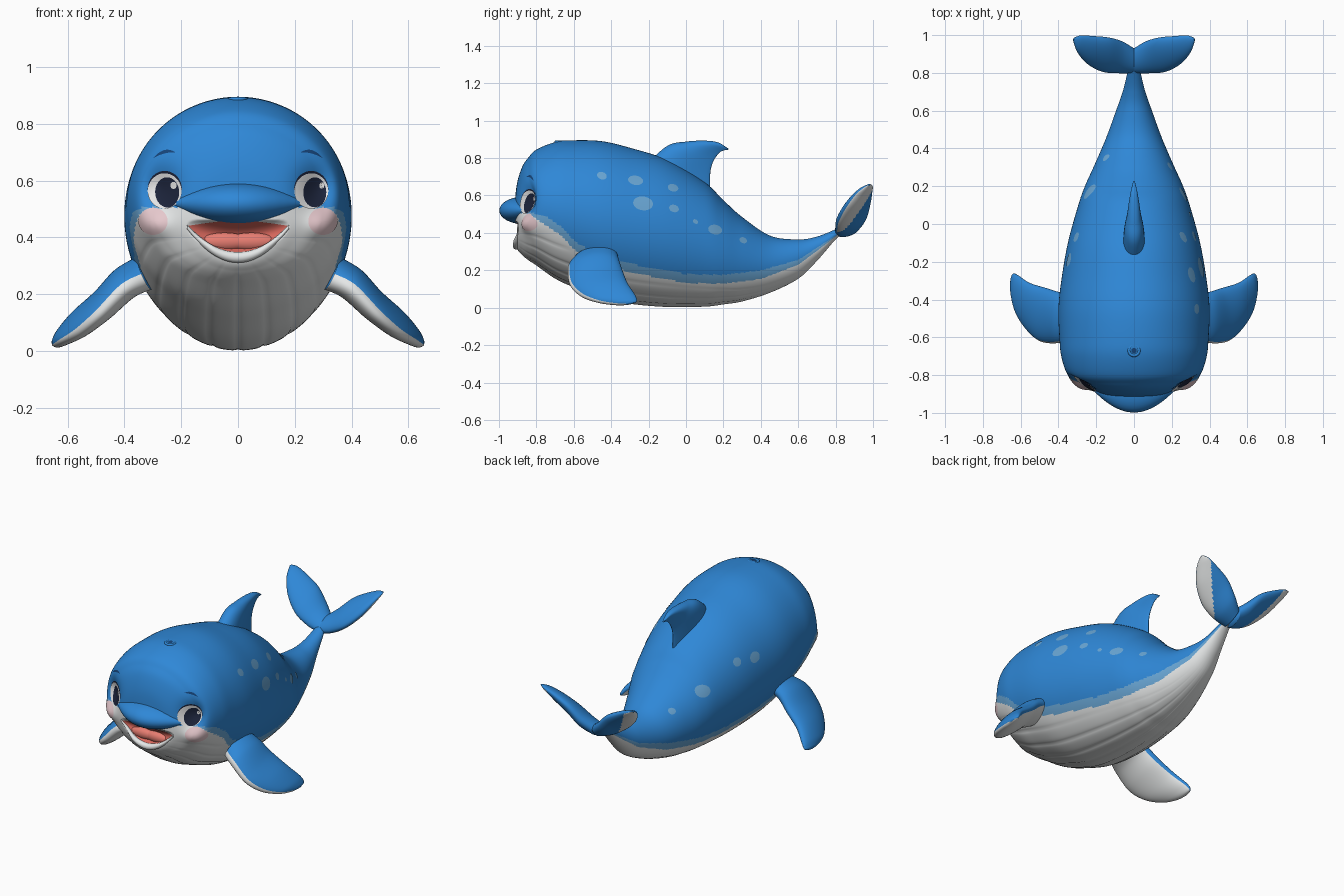
import bpy, bmesh
from math import sin, cos, pi, sqrt, exp
from mathutils import Vector
from mathutils.bvhtree import BVHTree

cube = bpy.data.objects.get("Cube")
if cube:
    bpy.data.objects.remove(cube)


def material(name, *rgb):
    m = bpy.data.materials.new(name)
    m.use_nodes = True
    m.diffuse_color = (*rgb, 1)
    m.node_tree.nodes["Principled BSDF"].inputs["Base Color"].default_value = (*rgb, 1)
    return m


BLUE = material("ocean blue", .028, .245, .68)
WHITE = material("belly white", .80, .82, .82)
PALE = material("pale blue", .14, .38, .66)
BLUSH = material("blush pink", .82, .60, .63)
MOUTH = material("mouth red", .70, .14, .11)
TONGUE = material("tongue coral", .82, .21, .17)
NAVY = material("pupil navy", .012, .018, .045)
EYE = material("eye white", .88, .88, .88)
DEEP = material("deep blue", .008, .06, .20)


def clamp(t):
    return max(0.0, min(1.0, t))


def interpolate(points, y):
    for (y0, z0), (y1, z1) in zip(points, points[1:]):
        if y <= y1:
            return z0 + (z1 - z0) * clamp((y - y0) / (y1 - y0))
    return points[-1][1]


def finish(name, bm, mats):
    for f in bm.faces:
        f.smooth = True
    mesh = bpy.data.meshes.new(name)
    bm.to_mesh(mesh)
    bm.free()
    for m in mats:
        mesh.materials.append(m)
    ob = bpy.data.objects.new(name, mesh)
    bpy.context.scene.collection.objects.link(ob)
    return ob


def loft(name, keys, mats, rule=None, shape=None, steps=8, sides=32):
    """Smooth skin over elliptical sections, each (centre, half axis, half axis)."""
    sections = []
    for i in range(len(keys) - 1):
        k = [keys[max(0, min(len(keys) - 1, i + d))] for d in (-1, 0, 1, 2)]
        for s in range(steps + (i == len(keys) - 2)):
            t = s / steps
            sections.append([
                (p1 * 2 + (p2 - p0) * t + (p0 * 2 - p1 * 5 + p2 * 4 - p3) * t * t
                 + (p1 * 3 - p0 - p2 * 3 + p3) * t ** 3) / 2
                for p0, p1, p2, p3 in zip(*k)])
    bm = bmesh.new()
    rings = []
    for c, a, b in sections:
        ring = []
        for j in range(sides):
            th = 2 * pi * j / sides
            p = c + a * cos(th) + b * sin(th)
            ring.append(bm.verts.new(shape(p, c, th) if shape else p))
        rings.append(ring)
    for r0, r1 in zip(rings, rings[1:]):
        for j in range(sides):
            n = (j + 1) % sides
            f = bm.faces.new((r0[j], r0[n], r1[n], r1[j]))
            if rule:
                f.material_index = rule(f.calc_center_median(), 2 * pi * (j + .5) / sides)
    bm.faces.new(rings[0])
    bm.faces.new(rings[-1])
    bmesh.ops.recalc_face_normals(bm, faces=bm.faces)
    return finish(name, bm, mats)


# Body: side profile (y, top, bottom, half width) and belly line
PROFILE = [
    (-.918, .49, .47, .01), (-.912, .60, .36, .11), (-.9, .68, .31, .175),
    (-.875, .755, .28, .24), (-.845, .80, .255, .30), (-.8, .845, .225, .352),
    (-.7, .885, .155, .385), (-.6, .895, .108, .395), (-.45, .89, .05, .4),
    (-.3, .855, .02, .385), (-.1, .79, .003, .35), (.1, .67, .005, .295),
    (.2, .575, .017, .26), (.3, .485, .033, .215), (.45, .385, .08, .15),
    (.6, .365, .155, .095), (.7, .38, .25, .06), (.8, .42, .365, .035),
    (.86, .455, .415, .02)]
BELLY_LINE = [(-.92, .5), (-.84, .51), (-.76, .495), (-.67, .435), (-.59, .35), (-.5, .3),
              (-.3, .235), (0, .18), (.2, .175), (.4, .2), (.6, .255), (.8, .385), (.9, .46)]


def sculpt(p, c, th):
    # throat pleats
    mask = clamp((interpolate(BELLY_LINE, p.y) - .06 - p.z) * 12)
    mask *= clamp((.75 - p.y) * 3) * clamp((p.y + .92) * 10)
    p = p.lerp(c, .013 * mask * (1 - abs(sin(12 * th))) ** 3)
    # mouth hollow, eye sockets and full cheeks
    u, q = abs(p.x), (p.x / .18) ** 2
    mouth = .06 * clamp(1 - q - ((p.z - .4 - .04 * q) / .06) ** 2)
    socket = .045 * exp(-((u - .28) / .065) ** 2 - ((p.z - .575) / .075) ** 2)
    cheek = .03 * exp(-((u - .31) / .07) ** 2 - ((p.z - .44) / .05) ** 2)
    p.y += (mouth + socket - cheek) * clamp((-.72 - p.y) * 8)
    return p


def body_colour(p, th):
    line = interpolate(BELLY_LINE, p.y)
    band = .047 * clamp((.85 - p.y) * 2.2) * clamp((p.y + .86) * 10)
    return 0 if p.z > line else 2 if p.z > line - band else 1


body = loft("body", [(Vector((0, y, (t + b) / 2)), Vector((w, 0, 0)), Vector((0, 0, (t - b) / 2)))
                     for y, t, b, w in PROFILE],
            [BLUE, WHITE, PALE], body_colour, sculpt, steps=14, sides=216)
tree = BVHTree.FromPolygons([v.co for v in body.data.vertices],
                            [p.vertices[:] for p in body.data.polygons])
FRONT, ABOVE = Vector((0, 1, 0)), Vector((0, 0, -1))


def on_body(ray, u, v, lift=0):
    start = (u, -3, v) if ray.y else (-3 * ray.x, u, v) if ray.x else (u, v, 3)
    hit, normal = tree.ray_cast(Vector(start), ray)[:2]
    return hit + (normal if normal.dot(ray) < 0 else -normal) * lift


def patch(name, mat, ray, u, v, ru, rv, lift, bend=0, tilt=0, lens=False):
    """Thin painted shape laid on the body skin."""
    bm = bmesh.new()
    rings, sides = 8, 36
    grid = []
    for r in range(1, rings + 1):
        row = []
        for j in range(sides):
            p, q = (r / rings * f(2 * pi * j / sides) for f in (cos, sin))
            if lens:
                q *= sqrt(max(0, 1 - p * p))
            row.append(bm.verts.new(on_body(ray, u + ru * p, v + rv * q + bend * p * p + tilt * p, lift)))
        grid.append(row)
    middle = bm.verts.new(on_body(ray, u, v, lift))
    for j in range(sides):
        n = (j + 1) % sides
        bm.faces.new((middle, grid[0][j], grid[0][n]))
        for a, b in zip(grid, grid[1:]):
            bm.faces.new((a[j], b[j], b[n], a[n]))
    bm.normal_update()
    if sum(f.normal.dot(ray) for f in bm.faces) > 0:
        bmesh.ops.reverse_faces(bm, faces=bm.faces)
    return finish(name, bm, [mat])


# Beak, a bulge above the mouth that flares into the face
loft("upper_beak", [(Vector((.23 * p, -.87, .52)),
                     Vector((0, .128 * (1 - p * p) ** 1.1, 0)),
                     Vector((0, 0, .073 * (1 - p * p) ** .85)))
                    for p in (sin(i * pi / 16) * .995 for i in range(-8, 9))], [BLUE])

# Mouth lining, lower lip and two-lobed tongue
patch("mouth_lining", MOUTH, FRONT, 0, .402, .176, .06, .004, bend=.04, lens=True)
lip = []
for i in range(-6, 7):
    p = i / 6
    r = .019 - .011 * p * p
    lip.append((on_body(FRONT, .18 * p, .33 + .108 * p * p), Vector((0, r, 0)), Vector((0, 0, r))))
loft("lower_lip", lip, [WHITE], sides=20)
for side, label in ((1, "left"), (-1, "right")):
    bpy.ops.mesh.primitive_uv_sphere_add(segments=32, ring_count=16, radius=1,
                                         location=(side * .047, -.872, .385))
    lobe = bpy.context.object
    lobe.name = label + "_tongue_lobe"
    lobe.scale = (.09, .026, .032)
    lobe.data.materials.append(TONGUE)
    bpy.ops.object.shade_smooth()

# Eyes, brows and cheeks
for side, label in ((1, "left"), (-1, "right")):
    x = side * .257
    patch(label + "_cheek_blush", BLUSH, FRONT, side * .298, .457, .051, .047, .002)
    patch(label + "_lash", NAVY, FRONT, x, .571, .061, .064, .003)
    patch(label + "_eye", EYE, FRONT, x, .563, .061, .064, .005)
    patch(label + "_pupil", NAVY, FRONT, x + .011, .558, .043, .055, .007)
    patch(label + "_eye_glint", EYE, FRONT, x + .036, .583, .011, .013, .009)
    patch(label + "_brow", DEEP, FRONT, side * .258, .701, .038, .006, .003,
          bend=-.012, tilt=-.01 * side, lens=True)

# Flank spots: (y, z, half length, half height)
SPOTS = {1: [(-.45, .705, .026, .02), (-.27, .68, .04, .025), (-.07, .64, .028, .02),
             (-.23, .557, .053, .037), (-.065, .53, .026, .02), (.05, .46, .014, .012),
             (.155, .417, .037, .026), (.305, .36, .02, .016)],
         -1: [(-.19, .56, .035, .03), (-.07, .565, .025, .024), (.17, .455, .038, .034),
              (.35, .375, .018, .016)]}
for side, spots in SPOTS.items():
    for y, z, ry, rz in spots:
        patch("flank_spot", PALE, Vector((-side, 0, 0)), y, z, ry, rz, .002, tilt=-.004)

# Blowhole
bpy.ops.mesh.primitive_torus_add(major_radius=.027, minor_radius=.008, major_segments=32,
                                 minor_segments=12, location=on_body(ABOVE, 0, -.67, -.005))
rim = bpy.context.object
rim.name = "blowhole_rim"
rim.data.materials.append(BLUE)
bpy.ops.object.shade_smooth()
patch("blowhole", DEEP, ABOVE, 0, -.67, .014, .014, .002)


def fin(name, rows, side=1, rule=None, shape=None):
    """Blade from rows of (leading point, trailing point, half thickness)."""
    flip = Vector((side, 1, 1))
    rows = [(Vector(a) * flip, Vector(b) * flip, t) for a, b, t in rows]
    mids = [(a + b) / 2 for a, b, t in rows]
    keys = []
    for i, (a, b, t) in enumerate(rows):
        span = mids[min(i + 1, len(mids) - 1)] - mids[max(i - 1, 0)]
        n = (b - a).cross(span).normalized()
        if n.z < 0 and rule:
            n = -n
        keys.append((mids[i], (b - a) / 2, n * t))
    return loft(name, keys, [BLUE, WHITE], rule, shape, steps=12, sides=48)


# Dorsal fin with a blunt front and thin trailing edge
fin("dorsal_fin", [((0, -.22, .76), (0, .13, .62), .06), ((0, -.1, .865), (0, .13, .72), .05),
                   ((0, 0, .888), (0, .145, .78), .036), ((0, .1, .893), (0, .175, .825), .025),
                   ((0, .17, .884), (0, .2, .84), .015), ((0, .225, .852), (0, .228, .845), .004)],
    shape=lambda p, c, th: Vector((p.x * (.9 - .55 * cos(th)), p.y, p.z)))

# Flippers, white underneath and along the leading edge
FLIPPER = [((.33, -.6, .25), (.33, -.37, .3), .06), ((.4, -.63, .215), (.4, -.36, .26), .057),
           ((.49, -.622, .125), (.465, -.34, .2), .05), ((.56, -.565, .065), (.555, -.312, .13), .043),
           ((.618, -.48, .033), (.615, -.272, .068), .03), ((.646, -.39, .02), (.638, -.262, .036), .018),
           ((.654, -.32, .02), (.65, -.28, .027), .005)]
# Tail flukes, white under the outer leading part
FLUKE = [((0, .8, .395), (0, .93, .44), .038), ((.08, .8, .415), (.06, .965, .495), .043),
         ((.17, .808, .465), (.13, .985, .57), .04), ((.25, .85, .54), (.21, .993, .618), .032),
         ((.3, .91, .614), (.28, .998, .65), .018), ((.322, .97, .655), (.318, .985, .66), .004)]
for side, label in ((1, "left"), (-1, "right")):
    fin(label + "_flipper", FLIPPER, side, lambda p, th: int(sin(th) < .05 - .4 * cos(th)))
    fin(label + "_tail_fluke", FLUKE, side,
        lambda p, th: int(sin(th) < -.2 and p.y - abs(p.x) < .73))
